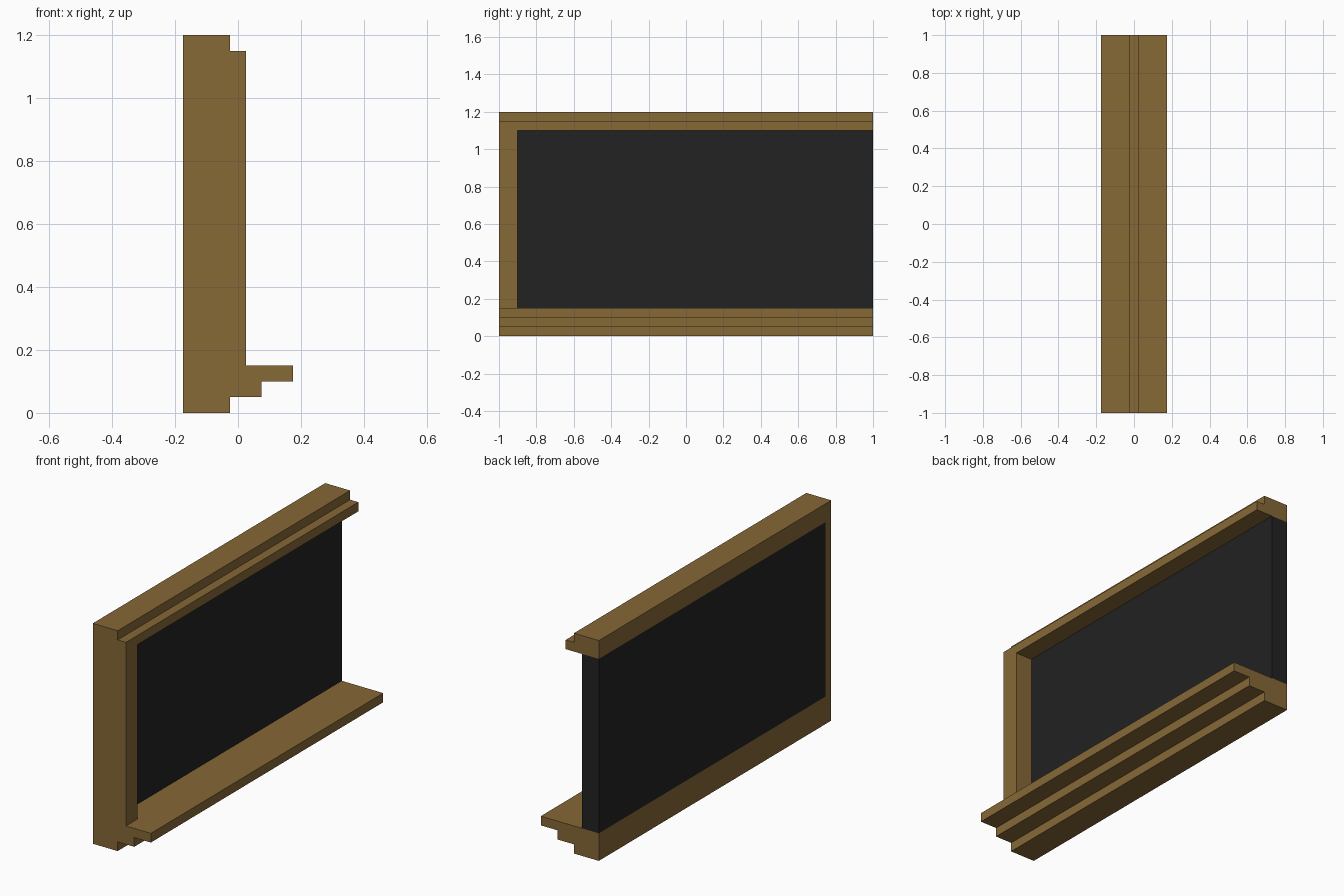
import bpy
import bmesh
from mathutils import Vector

cube = bpy.data.objects.get("Cube")
if cube:
    bpy.data.objects.remove(cube, do_unlink=True)


def make_material(name, rgb):
    mat = bpy.data.materials.new(name)
    mat.use_nodes = True
    mat.diffuse_color = (*rgb, 1)
    mat.node_tree.nodes["Principled BSDF"].inputs["Base Color"].default_value = (*rgb, 1)
    return mat


def extrude_profile(name, points, offset, mat):
    """Extrude a closed 3D outline by an offset into a solid part."""
    bm = bmesh.new()
    face = bm.faces.new([bm.verts.new(p) for p in points])
    ext = bmesh.ops.extrude_face_region(bm, geom=[face], use_keep_orig=True)
    verts = [g for g in ext["geom"] if isinstance(g, bmesh.types.BMVert)]
    bmesh.ops.translate(bm, verts=verts, vec=Vector(offset))
    bmesh.ops.recalc_face_normals(bm, faces=bm.faces)
    mesh = bpy.data.meshes.new(name)
    bm.to_mesh(mesh)
    bm.free()
    mesh.materials.append(mat)
    obj = bpy.data.objects.new(name, mesh)
    bpy.context.collection.objects.link(obj)
    return obj


wood = make_material("brown wood", (0.238, 0.138, 0.037))
dark = make_material("dark panel", (0.016, 0.016, 0.016))

BACK, STEP, FACE = -0.175, -0.025, 0.025      # depths of the frame along x
BOTTOM, TOP = 0.15, 1.10                      # height of the opening


def along_y(profile):
    return [(x, -1, z) for x, z in profile]


def along_z(profile):
    return [(x, y, BOTTOM) for x, y in profile]


# Stepped sill with a projecting ledge
sill = [(BACK, 0), (STEP, 0), (STEP, 0.05), (0.075, 0.05), (0.075, 0.10),
        (0.175, 0.10), (0.175, BOTTOM), (BACK, BOTTOM)]
extrude_profile("sill", along_y(sill), (0, 2, 0), wood)

# Top rail with a small step on its face
rail = [(BACK, TOP), (FACE, TOP), (FACE, 1.15), (STEP, 1.15), (STEP, 1.2), (BACK, 1.2)]
extrude_profile("top_rail", along_y(rail), (0, 2, 0), wood)

# Rebated side post at the closed end
post = [(BACK, -1), (FACE, -1), (FACE, -0.9), (-0.075, -0.9), (-0.075, -0.95), (BACK, -0.95)]
extrude_profile("side_post", along_z(post), (0, 0, TOP - BOTTOM), wood)

# Dark panel, running out to the open end
panel = [(BACK, -0.95), (-0.075, -0.95), (-0.075, 1), (BACK, 1)]
extrude_profile("panel", along_z(panel), (0, 0, TOP - BOTTOM), dark)
